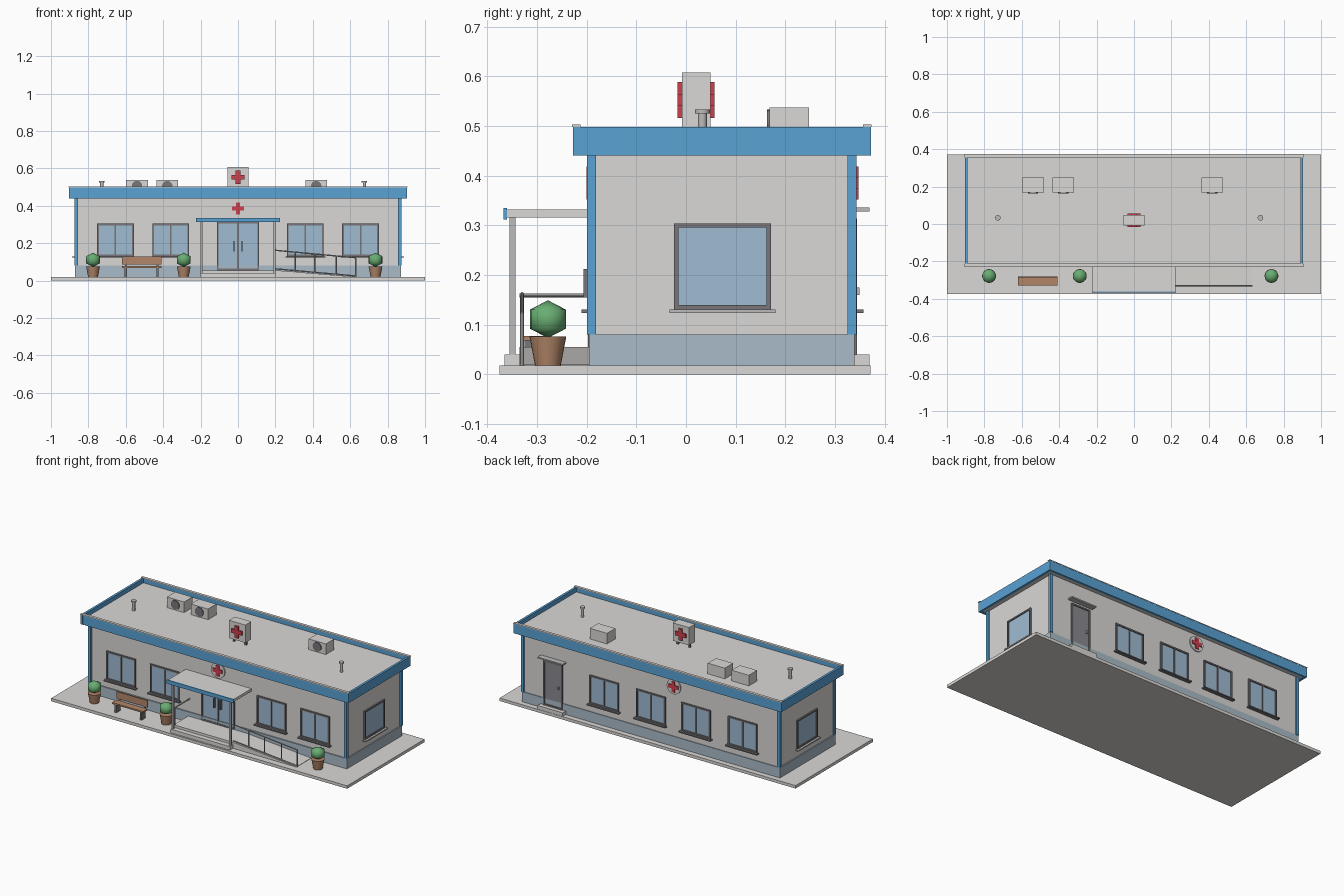
import bpy, math
from mathutils import Matrix, Vector

cube = bpy.data.objects.get("Cube")
if cube:
    bpy.data.objects.remove(cube)


def material(name, *rgb):
    m = bpy.data.materials.new(name)
    m.use_nodes = True
    m.diffuse_color = (*rgb, 1)
    m.node_tree.nodes["Principled BSDF"].inputs["Base Color"].default_value = (*rgb, 1)
    return m


WALL = material("pale_grey", .70, .69, .67)
BLUE = material("trim_blue", .10, .36, .66)
PLINTH = material("plinth_blue_grey", .40, .50, .58)
GLASS = material("glass_blue", .35, .50, .65)
FRAME = material("dark_grey", .19, .18, .19)
DOOR = material("door_grey", .25, .25, .28)
WOOD = material("brown", .45, .24, .14)
RED = material("red", .62, .05, .07)
LEAF = material("leaf_green", .14, .42, .17)
METAL = material("metal_grey", .50, .50, .50)
HERE = Matrix.Identity(4)


def finish(name, mat, place=HERE):
    o = bpy.context.object
    o.name = name
    o.data.materials.append(mat)
    o.matrix_world = place @ o.matrix_basis
    return o


def box(name, mat, x0, x1, y0, y1, z0, z1, place=HERE):
    bpy.ops.mesh.primitive_cube_add(size=1)
    o = bpy.context.object
    mid = Vector((x0 + x1, y0 + y1, z0 + z1)) / 2
    o.data.transform(Matrix.Translation(mid) @ Matrix.Diagonal((x1 - x0, y1 - y0, z1 - z0, 1)))
    return finish(name, mat, place)


def cone(name, mat, r0, r1, depth, loc, place=HERE, tilt=0, sides=20):
    bpy.ops.mesh.primitive_cone_add(vertices=sides, radius1=r0, radius2=r1, depth=depth,
                                    location=loc, rotation=(tilt, 0, 0))
    bpy.ops.object.shade_smooth_by_angle()
    return finish(name, mat, place)


def rod(name, mat, a, b, r=.004):
    a, b = Vector(a), Vector(b)
    turn = (b - a).to_track_quat('Z', 'Y').to_matrix().to_4x4()
    cone(name, mat, r, r, (b - a).length, (0, 0, 0), Matrix.Translation((a + b) / 2) @ turn, sides=8)


def wall_place(angle, dist):
    # Local frame of a wall: -y points outwards
    return (Matrix.Translation((0, .0735, 0)) @ Matrix.Rotation(math.radians(angle), 4, 'Z')
            @ Matrix.Translation((0, -dist, 0)))


FRONT, BACK = wall_place(0, .2615), wall_place(180, .2615)
SIDES = [wall_place(90, .865), wall_place(-90, .865)]


def frame(name, place, x, hw, z0, z1, t=.009):
    for s in (-1, 1):
        xs = sorted((x + s * hw, x + s * (hw - t)))
        box(name + "_jamb", FRAME, *xs, -.009, .004, z0, z1, place)
    box(name + "_head", FRAME, x - hw + t, x + hw - t, -.009, .004, z1 - t, z1, place)
    box(name + "_foot", FRAME, x - hw + t, x + hw - t, -.009, .004, z0, z0 + t, place)


def window(place, x, mullion=True):
    box("window_glass", GLASS, x - .09, x + .09, -.003, .003, .137, .296, place)
    frame("window_frame", place, x, .098, .13, .304)
    if mullion:
        box("window_mullion", FRAME, x - .004, x + .004, -.008, .003, .138, .296, place)
    box("window_sill", METAL if not mullion else FRAME, x - .107, x + .107, -.022, .003, .123, .13, place)


def cross(place, x, z, y, depth, r=.036):
    w = r * .34
    box("cross_upright", RED, x - w, x + w, y - depth, y, z - r, z + r, place)
    for s in (-1, 1):
        xs = sorted((x + s * w, x + s * r))
        box("cross_arm", RED, *xs, y - depth, y, z - w, z + w, place)


# Ground, plinth and walls
box("ground_slab", WALL, -1, 1, -.375, .371, 0, .018)
box("plinth", PLINTH, -.872, .872, -.195, .339, .018, .08)
box("walls", WALL, -.865, .865, -.188, .335, .08, .45)
for x in (-.865, .865):
    for y in (-.19, .334):
        box("corner_post", BLUE, x - .009, x + .009, y - .009, y + .009, .08, .44)

# Roof with raised edge boards
box("roof_deck", WALL, -.89, .89, -.213, .359, .442, .472)
for s in (-1, 1):
    xs = sorted((s * .89, s * .904))
    box("roof_side_board", BLUE, *xs, -.227, .372, .44, .498)
for y, name in ((-.22, "front"), (.3655, "back")):
    box("roof_board_" + name, BLUE, -.89, .89, y - .0065, y + .0065, .44, .498)
    box("roof_cap_" + name, WALL, -.906, .906, y - .009, y + .008, .498, .503)

# Windows on every wall
for x in (-.655, -.36, .36, .655):
    window(FRONT, x)
for x in (-.315, 0, .305, .62):
    window(BACK, x)
for place in SIDES:
    window(place, 0, False)

# Wall signs
for place, x in ((FRONT, 0), (BACK, .155)):
    cone("wall_sign_disc", WALL, .046, .046, .007, (x, -.0035, .385), place, math.pi / 2, 32)
    cross(place, x, .385, -.007, .005, .033)

# Entrance doors
box("door_glass", GLASS, -.105, .105, -.003, .003, .055, .31, FRONT)
frame("door_frame", FRONT, 0, .112, .055, .314)
box("door_meeting_stile", FRAME, -.005, .005, -.008, .003, .064, .305, FRONT)
for x in (-.022, .022):
    box("door_handle", FRAME, x - .003, x + .003, -.018, -.003, .155, .212, FRONT)

# Porch, steps and canopy
box("porch_step", WALL, -.2, .2, -.365, -.19, .018, .04)
box("porch_platform", WALL, -.2, .2, -.335, -.19, .04, .055)
box("canopy", WALL, -.222, .222, -.36, -.188, .316, .332)
box("canopy_edge", BLUE, -.225, .225, -.367, -.36, .312, .335)
for x in (-.195, .195):
    box("canopy_post", METAL, x - .006, x + .006, -.355, -.343, .04, .316)

# Sloping ramp, with rails
ramp = box("ramp", WALL, .2, .63, -.335, -.195, .018, .055)
for v in ramp.data.vertices:
    if v.co.x > .5 and v.co.z > .03:
        v.co.z = .02
for lift in (0, .003):
    y = -.33
    rod("ramp_rail", METAL, (.2, y, .06 + lift if lift else .162), (.63, y, .022 + lift if lift else .122), .0035)
for x, top in ((.305, .152), (.41, .142), (.525, .132), (.63, .122)):
    rod("rail_post", METAL, (x, -.33, .018), (x, -.33, top))
rod("porch_side_rail", METAL, (-.195, -.335, .159), (-.195, -.188, .159))
rod("porch_rail_post", METAL, (-.195, -.33, .04), (-.195, -.33, .159))

# Back door with step and awning
box("back_door", DOOR, -.715, -.605, -.004, .003, .04, .305, BACK)
frame("back_door_frame", BACK, -.66, .064, .04, .314)
box("back_door_handle", METAL, -.625, -.617, -.014, -.004, .16, .175, BACK)
box("back_awning", METAL, -.745, -.575, -.034, 0, .328, .336, BACK)
box("back_step", WALL, -.745, -.575, -.034, 0, .018, .04, BACK)

# Roof sign on short legs
box("roof_sign", WALL, -.055, .055, -.008, .049, .498, .607)
for x in (-.04, .04):
    box("roof_sign_leg", FRAME, x - .005, x + .005, .015, .025, .472, .498)
cross(HERE, 0, .552, -.008, .009)
cross(Matrix.Rotation(math.pi, 4, 'Z'), 0, .552, -.049, .008)

# Air conditioners and vent pipes
for x in (-.54, -.378, .418):
    box("air_unit", WALL, x - .058, x + .058, .168, .248, .472, .537)
    cone("air_unit_fan", FRAME, .028, .028, .006, (x, .166, .505), tilt=math.pi / 2)
for x in (-.728, .676):
    cone("vent_pipe", METAL, .009, .009, .056, (x, .033, .499))
    cone("vent_cap", METAL, .015, .015, .008, (x, .033, .529))

# Potted bushes
for x in (-.775, -.29, .735):
    cone("plant_pot", WOOD, .026, .037, .058, (x, -.278, .047))
    bpy.ops.mesh.primitive_uv_sphere_add(segments=16, ring_count=3, radius=1)
    bpy.context.object.data.transform(Matrix.Diagonal((.042, .042, .038, 1)))
    bpy.ops.object.shade_smooth()
    finish("bush", LEAF, Matrix.Translation((x, -.278, .111)))

# Bench
box("bench_seat", WOOD, -.62, -.41, -.33, -.287, .068, .077)
box("bench_back", WOOD, -.62, -.41, -.288, -.281, .086, .128)
for x in (-.6, -.43):
    box("bench_leg", FRAME, x - .006, x + .006, -.325, -.287, .018, .068)
    box("bench_back_support", FRAME, x - .005, x + .005, -.287, -.282, .068, .1)
